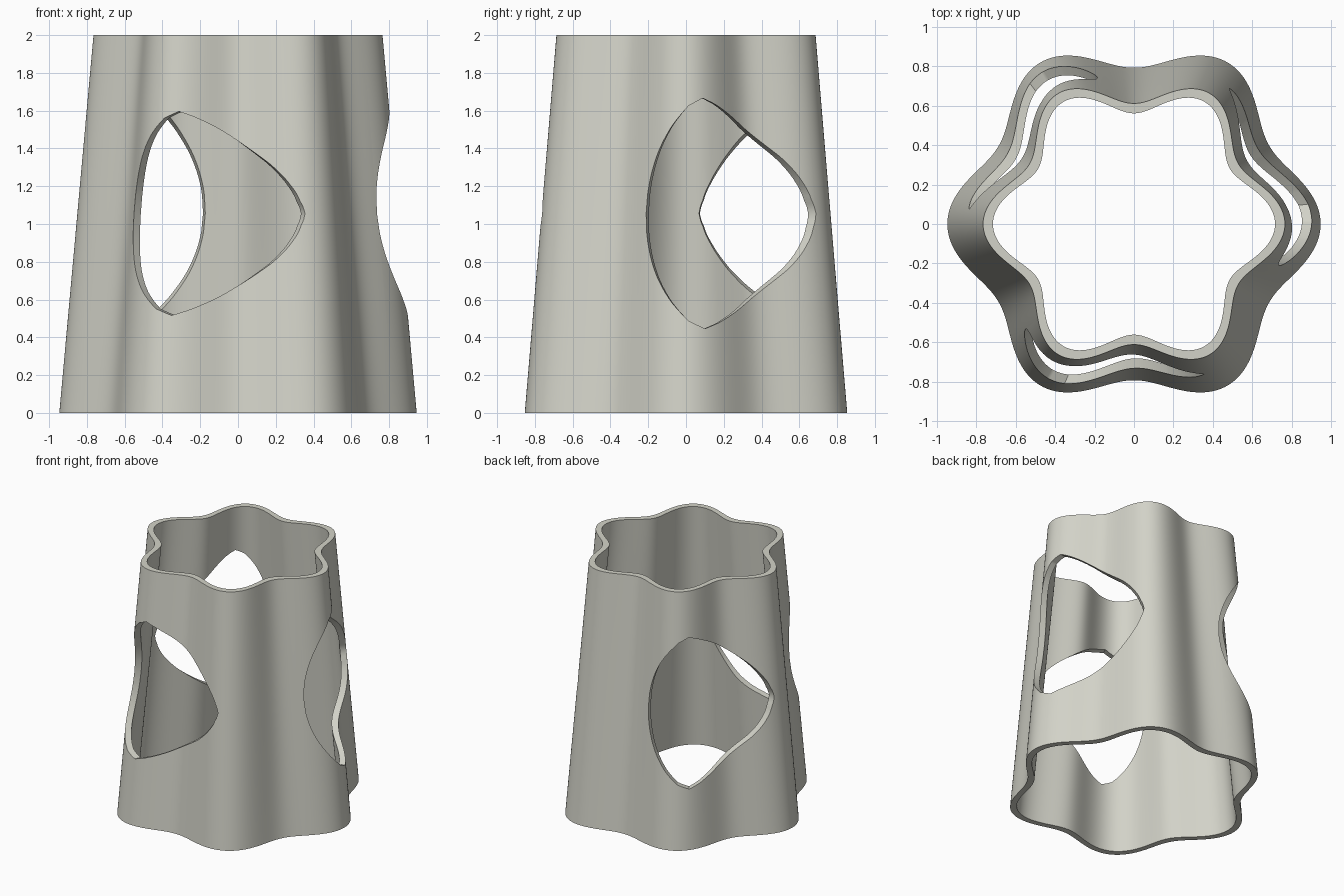
import bpy
import bmesh
from math import sin, cos, radians, sqrt

cube = bpy.data.objects.get("Cube")
if cube:
    bpy.data.objects.remove(cube, do_unlink=True)

HEIGHT, WALL, COLUMNS = 2.0, 0.05, 720
MID_Z = 1.056

# Window outline: degrees from a lobe, half height
OUTLINE = [(-16, 0), (-14.6, .17), (-10.4, .34), (-5, .47), (1, .57), (6.5, .61),
           (11.6, .58), (28, .45), (43, .30), (50.5, .165), (53.5, .07), (54.8, 0)]
# Lobe angle of each window and its height factor
WINDOWS = [(0, 1.0), (120, 0.96), (240, 0.885)]


def radius(angle, z):
    """Six-lobed outline that narrows upwards."""
    return 0.869 + 0.077 * cos(6 * radians(angle)) - 0.0905 * z


def half_height(angle):
    """Half height of the window opening at this angle, zero where closed."""
    for lobe, factor in WINDOWS:
        d = (angle - lobe + 180) % 360 - 180
        for (a, ha), (b, hb) in zip(OUTLINE, OUTLINE[1:]):
            if a <= d <= b:
                t = (d - a) / (b - a)
                return factor * sqrt(ha * ha * (1 - t) + hb * hb * t)
    return 0.0


def column(bm, angle, h, inset):
    """Vertices at the base, window sill, window head and rim."""
    verts = []
    for z in (0, MID_Z - h, MID_Z + h, HEIGHT):
        r = radius(angle, z) - inset
        verts.append(bm.verts.new((r * cos(radians(angle)), r * sin(radians(angle)), z)))
    return verts


# Wavy tapered shell with three windows
bm = bmesh.new()
angles = [360 * i / COLUMNS for i in range(COLUMNS)]
opening = [half_height(a) for a in angles]
outer = [column(bm, a, h, 0) for a, h in zip(angles, opening)]
inner = [column(bm, a, h, WALL) for a, h in zip(angles, opening)]
for i in range(COLUMNS):
    j = (i + 1) % COLUMNS
    o, p, n, m = outer[i], outer[j], inner[i], inner[j]
    for k in (0, 2):
        bm.faces.new((o[k], p[k], p[k + 1], o[k + 1]))
        bm.faces.new((m[k], n[k], n[k + 1], m[k + 1]))
    bm.faces.new((o[3], p[3], m[3], n[3]))
    bm.faces.new((p[0], o[0], n[0], m[0]))
    # Window edges through the wall
    if opening[i] or opening[j]:
        bm.faces.new((o[1], p[1], m[1], n[1]))
        bm.faces.new((p[2], o[2], n[2], m[2]))
bmesh.ops.remove_doubles(bm, verts=bm.verts, dist=1e-5)
bmesh.ops.recalc_face_normals(bm, faces=bm.faces)

mesh = bpy.data.meshes.new("wavy_shell")
bm.to_mesh(mesh)
bm.free()
shell = bpy.data.objects.new("wavy_shell", mesh)
bpy.context.collection.objects.link(shell)

# Warm light grey
grey = bpy.data.materials.new("warm_grey")
grey.use_nodes = True
grey.diffuse_color = (0.65, 0.65, 0.58, 1)
grey.node_tree.nodes["Principled BSDF"].inputs["Base Color"].default_value = (0.65, 0.65, 0.58, 1)
mesh.materials.append(grey)

bpy.ops.object.select_all(action="DESELECT")
shell.select_set(True)
bpy.context.view_layer.objects.active = shell
bpy.ops.object.shade_smooth_by_angle(angle=radians(30))
